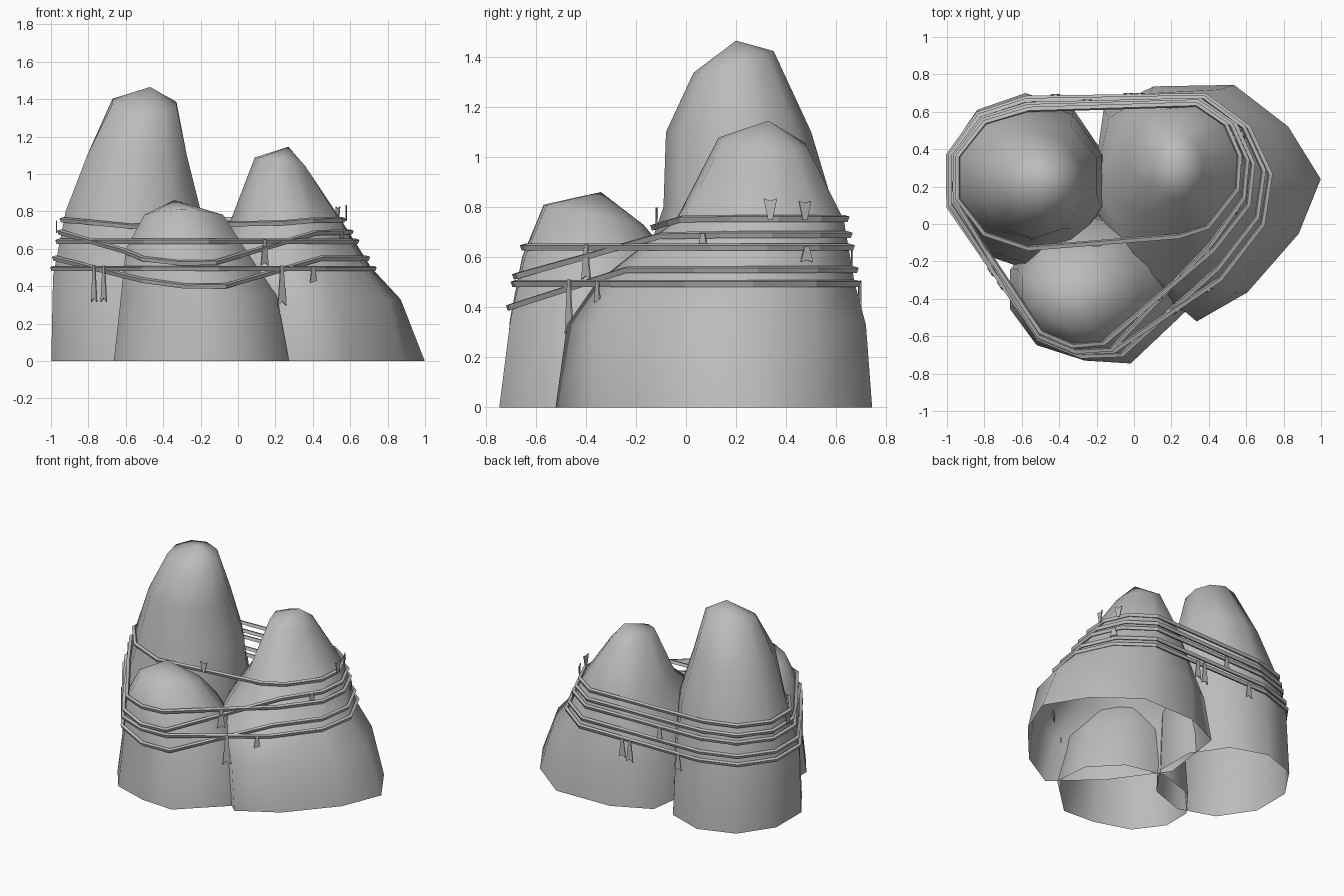
import bpy, bmesh
from math import sin, cos, radians
from mathutils import Vector, geometry

cube = bpy.data.objects.get("Cube")
if cube:
    bpy.data.objects.remove(cube)

grey = bpy.data.materials.new("stone_grey")
grey.use_nodes = True
grey.diffuse_color = (0.5, 0.5, 0.5, 1)
grey.node_tree.nodes["Principled BSDF"].inputs["Base Color"].default_value = (0.5, 0.5, 0.5, 1)


def make_object(name, bm, smooth=False):
    bmesh.ops.recalc_face_normals(bm, faces=bm.faces)
    for f in bm.faces:
        f.smooth = smooth
    mesh = bpy.data.meshes.new(name)
    bm.to_mesh(mesh)
    bm.free()
    mesh.materials.append(grey)
    obj = bpy.data.objects.new(name, mesh)
    bpy.context.collection.objects.link(obj)


def loft(bm, sections, closed):
    """Skin a list of rings; closed joins the last ring to the first."""
    rings = [[bm.verts.new(p) for p in s] for s in sections]
    n = len(rings[0])
    pairs = list(zip(rings, rings[1:])) + ([(rings[-1], rings[0])] if closed else [])
    for a, b in pairs:
        for i in range(n):
            j = (i + 1) % n
            bm.faces.new((a[i], a[j], b[j], b[i]))
    return rings


def rock(name, angles, bumps, sections, apex, tilt):
    """Open-bottomed boulder; bumps fade with height, the top ring is tilted."""
    rings = []
    for section in sections:
        z, cx, cy, rx, ry = section
        tx, ty = tilt if section is sections[-1] else (0, 0)
        fade = max(0, 1 - z / .75)
        ring = []
        for angle, bump in zip(angles, bumps):
            k = 1 + (bump - 1) * fade
            dx, dy = k * rx * cos(radians(angle)), k * ry * sin(radians(angle))
            ring.append(Vector((cx + dx, cy + dy, z + tx * dx + ty * dy)))
        rings.append(ring)
    bm = bmesh.new()
    top = loft(bm, rings, False)[-1]
    tip = bm.verts.new(apex)
    for i, v in enumerate(top):
        bm.faces.new((top[i - 1], v, tip))
    make_object(name, bm, smooth=True)
    return list(zip(*rings))


# Boulders: sections are height, centre x, centre y, radius x, radius y
tall = rock("tall_rock", range(18, 378, 36), [1] * 10, [
    (0, -.58, .23, .44, .47), (.45, -.58, .23, .43, .44), (.8, -.56, .25, .38, .34),
    (1.1, -.54, .21, .28, .29), (1.38, -.5, .19, .18, .16)], (-.47, .2, 1.465), (-.05, .27))
middle = rock("middle_rock", (11, 42, 76, 114, 138, 180, 227, 266, 295, 341),
              (1, .95, 1.02, 1.07, 1.16, .97, .8, 1.02, .85, .84), [
    (0, .38, .12, .63, .63), (.33, .32, .13, .56, .6), (.5, .27, .165, .45, .52),
    (.75, .26, .3, .3, .34), (1.06, .23, .31, .14, .18)], (.27, .33, 1.145), (-.2, -.09))
small = rock("small_rock", (-17, 21, 57, 93, 129, 165, 195, 228, 262, 291),
             (1.03, 1, 1, 1, 1, 1, 1, 1, .96, 1.06), [
    (0, -.2, -.35, .48, .4), (.35, -.21, -.34, .43, .375), (.6, -.28, -.36, .33, .3),
    (.77, -.29, -.37, .22, .2)], (-.34, -.34, .86), (0, -.2))


def rope(name, columns, z0, slope, cap):
    """Taut rope around the boulders, dipping at the front, level at the back."""
    def height(p):
        return min(cap, z0 + slope * p.y)
    hits = []
    for col in columns:
        for a, b in zip(col, col[1:]):
            fa, fb = a.z - height(a), b.z - height(b)
            if fa <= 0 < fb:
                hits.append(a.lerp(b, fa / (fa - fb)).to_2d())
    path = [hits[i] for i in geometry.convex_hull_2d(hits)]
    path = [p for i, p in enumerate(path) if (p - path[i - 1]).length > .04]
    centre = sum(path, Vector((0, 0))) / len(path)
    sections, line = [], []
    for i, p in enumerate(path):
        tangent = (path[(i + 1) % len(path)] - path[i - 1]).normalized()
        out = Vector((tangent.y, -tangent.x, 0))
        if out.to_2d().dot(p - centre) < 0:
            out.negate()
        mid = Vector((p.x, p.y, height(p))) + out * .012
        line.append(mid)
        sections.append([mid + out * u + Vector((0, 0, v))
                         for u, v in ((-.014, -.007), (.006, -.014), (.014, .007), (-.006, .014))])
    bm = bmesh.new()
    loft(bm, sections, True)
    make_object(name, bm)
    return line


# Ropes, from the top one (around two boulders) to the bottom one
everything = tall + middle + small
ropes = [rope("rope_1", tall + middle, .755, .3, .755)]
for n, (z0, slope, cap) in enumerate([(.64, 0, .64), (.712, .28, .69), (.495, 0, .5),
                                      (.65, .36, .55)]):
    ropes.append(rope(f"rope_{n + 2}", everything, z0, slope, cap))


def ribbon(name, line, x, y, length):
    """Flared, notched paper strip tied to the nearest spot on a rope."""
    target, best = Vector((x, y, 0)), None
    for i, b in enumerate(line):
        a = line[i - 1]
        flat_a, flat_b = Vector((a.x, a.y, 0)), Vector((b.x, b.y, 0))
        t = geometry.intersect_point_line(target, flat_a, flat_b)[1]
        p = a.lerp(b, min(1, max(0, t)))
        d = (p.to_2d() - target.to_2d()).length
        if best is None or d < best[0]:
            best = (d, p, (flat_b - flat_a).normalized())
    _, p, side = best
    out = Vector((side.y, -side.x, 0))
    if out.dot(p) < 0:
        out.negate()
    bm = bmesh.new()
    fronts = [bm.verts.new(p + out * .014 + side * s + Vector((0, 0, -length * d)))
              for s, d in ((-.009, -.08), (.009, -.08), (.027, 1), (0, .88), (-.027, 1))]
    face = bm.faces.new(fronts)
    extra = bmesh.ops.extrude_face_region(bm, geom=[face], use_keep_orig=True)
    moved = [v for v in extra["geom"] if isinstance(v, bmesh.types.BMVert)]
    bmesh.ops.translate(bm, verts=moved, vec=out * .006)
    make_object(name, bm)


# Ribbons: rope index, x, y, length (negative stands upward)
for n, (r, x, y, length) in enumerate([
        (3, -.76, -.25, .18), (3, -.7, -.32, .18), (3, .23, -.46, .2), (1, .16, -.42, .13),
        (3, .42, -.38, .13), (0, .53, .34, -.08), (0, .5, .46, -.07), (2, .58, .05, .08),
        (1, .62, .5, .06), (3, -.03, .68, .15), (3, .03, .68, .13), (1, -.25, .66, .1),
        (3, -.42, .66, .11), (2, -.98, .2, -.06), (0, -.2, -.08, -.07)]):
    ribbon(f"ribbon_{n + 1}", ropes[r], x, y, length)
